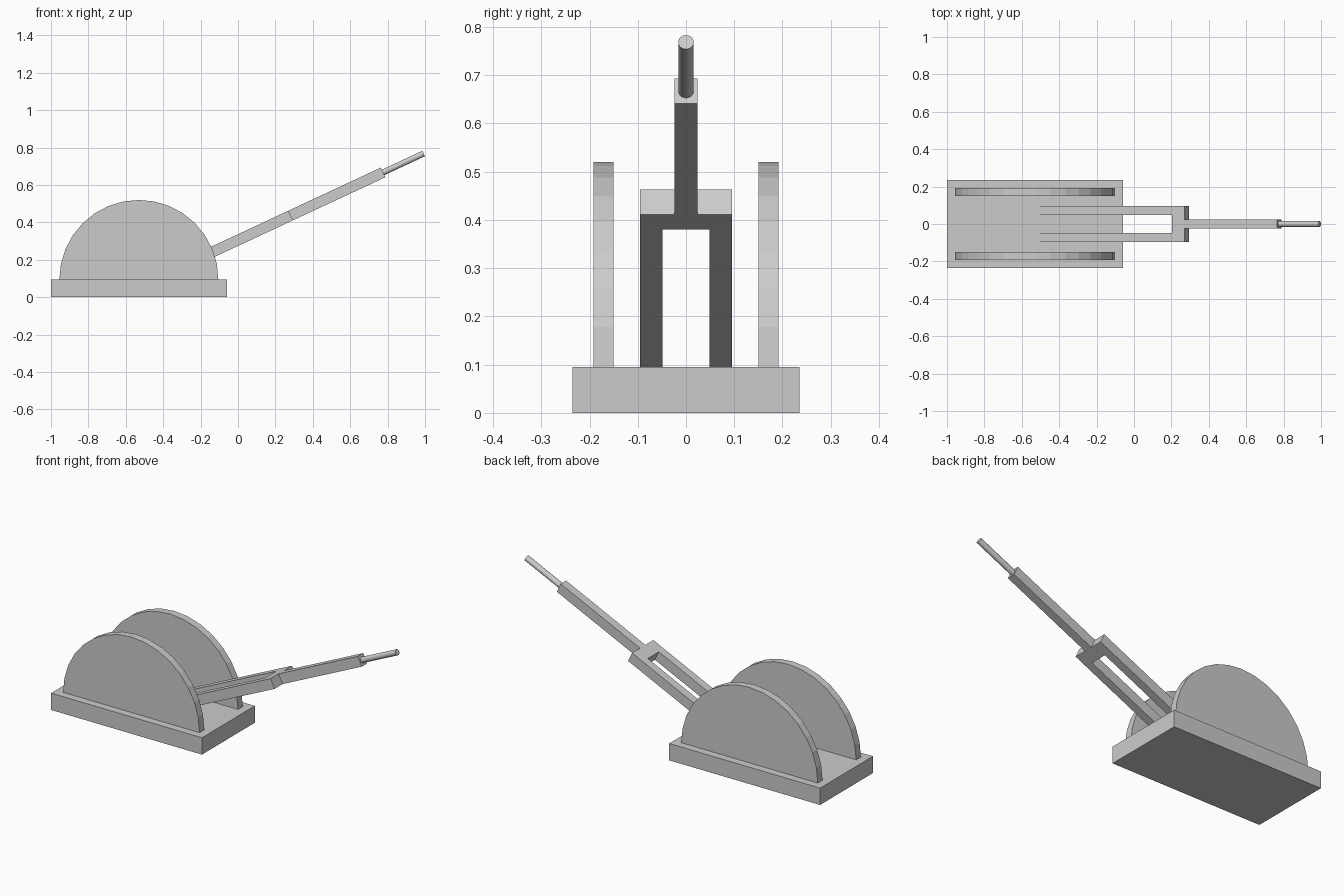
import bpy, bmesh, math
from mathutils import Matrix, Vector

if "Cube" in bpy.data.objects:
    bpy.data.objects.remove(bpy.data.objects["Cube"])

TILT = math.radians(25)
# Lever frame: local x runs along the lever, origin at the fork shoulder
LEVER = Matrix.Translation((0.282, 0, 0.437)) @ Matrix.Rotation(-TILT, 4, 'Y')
THICK = 0.057


def finish(name, bm, matrix=Matrix.Identity(4)):
    bmesh.ops.recalc_face_normals(bm, faces=bm.faces[:])
    mesh = bpy.data.meshes.new(name)
    bm.to_mesh(mesh)
    bm.free()
    mesh.transform(matrix)
    ob = bpy.data.objects.new(name, mesh)
    bpy.context.collection.objects.link(ob)
    return ob


def prism(name, points, depth, matrix=Matrix.Identity(4)):
    """Extrude a closed outline by the depth vector."""
    bm = bmesh.new()
    face = bm.faces.new([bm.verts.new(p) for p in points])
    new = bmesh.ops.extrude_face_region(bm, geom=[face])['geom']
    bmesh.ops.translate(bm, vec=Vector(depth),
                        verts=[g for g in new if isinstance(g, bmesh.types.BMVert)])
    return finish(name, bm, matrix)


def slab(name, x0, x1, half_y, z0, z1, matrix=Matrix.Identity(4)):
    outline = [(x0, -half_y, z0), (x1, -half_y, z0), (x1, half_y, z0), (x0, half_y, z0)]
    return prism(name, outline, (0, 0, z1 - z0), matrix)


# Base plate
slab("base_plate", -1.0, -0.06, 0.235, 0, 0.095)

# Two half-disc side guards
SEGS = 16
for name, y in (("front_guard", -0.192), ("back_guard", 0.15)):
    arc = [(-0.53 + 0.425 * math.cos(math.pi * i / SEGS), y,
            0.095 + 0.425 * math.sin(math.pi * i / SEGS)) for i in range(SEGS + 1)]
    prism(name, arc, (0, 0.042, 0))

# Forked lower lever, one U-shaped piece sinking into the base
u = [(-0.885, 0.095), (0, 0.095), (0, -0.095), (-0.885, -0.095),
     (-0.885, -0.049), (-0.073, -0.049), (-0.073, 0.049), (-0.885, 0.049)]
prism("lever_fork", [(x, y, -THICK / 2) for x, y in u], (0, 0, THICK), LEVER)

# Upper shaft of the lever
slab("lever_shaft", 0, 0.545, 0.024, -THICK / 2, THICK / 2, LEVER)

# Round handle at the tip
bm = bmesh.new()
bmesh.ops.create_cone(bm, cap_ends=True, segments=32, radius1=0.016, radius2=0.016, depth=0.24)
handle = finish("lever_handle", bm,
                LEVER @ Matrix.Translation((0.664, 0, 0)) @ Matrix.Rotation(math.pi / 2, 4, 'Y'))
bpy.context.view_layer.objects.active = handle
handle.select_set(True)
bpy.ops.object.shade_smooth_by_angle()
